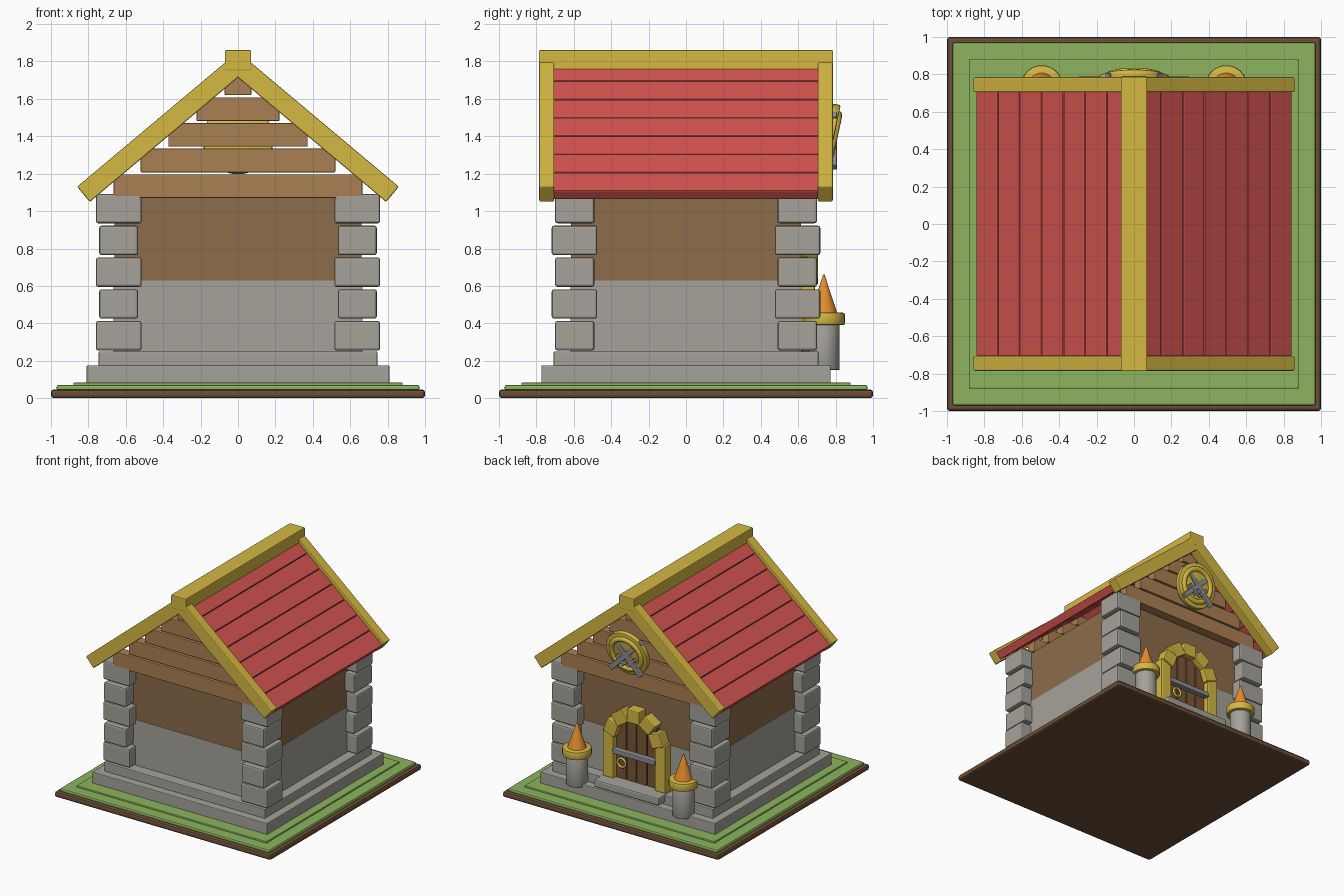
import bpy, bmesh, math
from mathutils import Matrix, Vector

old = bpy.data.objects.get("Cube")
if old:
    bpy.data.objects.remove(old, do_unlink=True)


def material(name, r, g, b):
    def lin(c):
        c /= 255
        return c / 12.92 if c <= 0.04045 else ((c + 0.055) / 1.055) ** 2.4
    m = bpy.data.materials.new(name)
    m.use_nodes = True
    col = (lin(r), lin(g), lin(b), 1)
    m.diffuse_color = col
    bsdf = m.node_tree.nodes["Principled BSDF"]
    bsdf.inputs["Base Color"].default_value = col
    bsdf.inputs["Roughness"].default_value = 0.8
    return m


STONE = material("stone grey", 165, 162, 154)
METAL = material("metal grey", 140, 142, 146)
DIRT = material("dirt brown", 108, 78, 55)
GRASS = material("grass green", 140, 180, 94)
WALL = material("wall brown", 140, 108, 74)
WOOD = material("plank brown", 170, 128, 82)
DOOR = material("door brown", 122, 86, 54)
GOLD = material("trim yellow", 212, 184, 66)
RED = material("roof red", 212, 84, 80)
FLAME = material("flame orange", 228, 142, 45)


def finish(name, bm, mat, matrix=None, smooth=False):
    me = bpy.data.meshes.new(name)
    if matrix:
        bm.transform(matrix)
    bm.to_mesh(me)
    bm.free()
    ob = bpy.data.objects.new(name, me)
    bpy.context.collection.objects.link(ob)
    me.materials.append(mat)
    if smooth:
        bpy.ops.object.select_all(action="DESELECT")
        ob.select_set(True)
        bpy.context.view_layer.objects.active = ob
        bpy.ops.object.shade_smooth_by_angle(angle=math.radians(40))
    return ob


def box(name, x, y, z, mat, bevel=0.006, matrix=None):
    """Bevelled box from (min, max) ranges, optionally placed by a matrix."""
    bm = bmesh.new()
    bmesh.ops.create_cube(bm, size=1)
    for v in bm.verts:
        for i, (lo, hi) in enumerate((x, y, z)):
            v.co[i] = hi if v.co[i] > 0 else lo
    if bevel:
        bmesh.ops.bevel(bm, geom=bm.edges[:], offset=bevel, segments=2,
                        profile=0.5, affect="EDGES")
    return finish(name, bm, mat, matrix)


def slab(name, hx, hy, z0, z1, mat, bevel=0.006):
    return box(name, (-hx, hx), (-hy, hy), (z0, z1), mat, bevel)


def cone(name, r1, r2, z0, z1, mat, matrix, bevel=0.0):
    bm = bmesh.new()
    bmesh.ops.create_cone(bm, cap_ends=True, segments=32, radius1=r1, radius2=r2,
                          depth=z1 - z0, matrix=Matrix.Translation((0, 0, (z0 + z1) / 2)))
    if bevel:
        rims = [e for e in bm.edges if abs(e.verts[0].co.z - e.verts[1].co.z) < 1e-5]
        bmesh.ops.bevel(bm, geom=rims, offset=bevel, segments=2, profile=0.5, affect="EDGES")
    return finish(name, bm, mat, matrix, True)


def torus(name, major, minor, mat, matrix):
    """Ring made by spinning a small circle about z."""
    bm = bmesh.new()
    place = Matrix.Translation((major, 0, 0)) @ Matrix.Rotation(math.pi / 2, 4, "X")
    bmesh.ops.create_circle(bm, segments=10, radius=minor, matrix=place)
    bmesh.ops.spin(bm, geom=bm.verts[:] + bm.edges[:], cent=(0, 0, 0), axis=(0, 0, 1),
                   angle=math.tau, steps=36)
    bmesh.ops.remove_doubles(bm, verts=bm.verts[:], dist=1e-4)
    bmesh.ops.recalc_face_normals(bm, faces=bm.faces[:])
    return finish(name, bm, mat, matrix, True)


# Ground
slab("dirt_base", 1, 1, 0, 0.046, DIRT, 0.015)
slab("grass_lower", 0.97, 0.97, 0.04, 0.07, GRASS, 0.01)
slab("grass_upper", 0.88, 0.88, 0.06, 0.083, GRASS)

# Foundation and walls
slab("foundation_lower", 0.81, 0.773, 0.075, 0.175, STONE)
slab("foundation_upper", 0.745, 0.708, 0.17, 0.25, STONE)
slab("stone_wall", 0.665, 0.618, 0.24, 0.63, STONE, 0)
slab("plaster_wall", 0.66, 0.615, 0.63, 1.075, WALL, 0)

# Corner stones, alternating in size
for sx in (-1, 1):
    for sy in (-1, 1):
        for row in range(5):
            z = 0.255 + 0.17 * row
            xs, ys = ((0.515, 0.76), (0.49, 0.70)) if row % 2 == 0 else ((0.535, 0.742), (0.475, 0.718))
            box("corner_stone", sorted(sx * v for v in xs), sorted(sy * v for v in ys),
                (z, z + 0.157), STONE, 0.012)

# Gable planks
for sy in (-1, 1):
    for row, half in enumerate((0.665, 0.52, 0.372, 0.222, 0.072)):
        z = 1.07 + 0.1375 * row
        top = z + (0.126 if row < 4 else 0.09)
        box("gable_plank", (-half, half), sorted((sy * 0.62, sy * 0.70)), (z, top), WOOD, 0.005)

# Roof: boxes laid along each slope, measured down from the apex
PITCH = math.radians(40)
APEX = 1.852
LENGTH = 1.123


def slope_box(name, side, s, depth, y, mat):
    m = Matrix.Translation((0, 0, APEX)) @ Matrix.Rotation(side * PITCH, 4, "Y")
    x = sorted(side * v for v in s)
    return box(name, x, y, (-depth[1], -depth[0]), mat, 0.007, m)


for side in (-1, 1):
    for y in ((-0.785, -0.705), (0.705, 0.785)):
        slope_box("rafter", side, (0, LENGTH), (0, 0.106), y, GOLD)
    for i in range(7):
        end = LENGTH - 0.152 * i
        slope_box("roof_plank", side, (end - 0.149, end), (0.025, 0.09), (-0.708, 0.708), RED)
box("ridge_beam", (-0.07, 0.07), (-0.787, 0.787), (1.75, 1.86), GOLD)

# Doorway: step, planks, posts and arch stones
box("door_step", (-0.3, 0.3), (0.62, 0.79), (0.19, 0.255), STONE, 0.012)
for i in range(4):
    x = -0.19 + 0.095 * i
    mid = abs(x + 0.0475)
    box("door_plank", (x + 0.003, x + 0.092), (0.6, 0.655),
        (0.25, 0.6 + math.sqrt(0.21 ** 2 - mid ** 2)), DOOR, 0.006)
for sx in (-1, 1):
    box("door_post", sorted((sx * 0.19, sx * 0.29)), (0.6, 0.69), (0.25, 0.65), GOLD, 0.008)
for deg in (20, 55, 90, 125, 160):
    m = Matrix.Translation((0, 0, 0.6)) @ Matrix.Rotation(-math.radians(deg), 4, "Y")
    box("arch_stone", (0.165, 0.275), (0.6, 0.705), (-0.058, 0.058), GOLD, 0.008, m)
box("door_bar", (-0.2, 0.2), (0.65, 0.7), (0.465, 0.505), METAL, 0.006)
facing = Matrix.Rotation(-math.pi / 2, 4, "X")
torus("door_ring", 0.036, 0.01, GOLD, Matrix.Translation((0.12, 0.68, 0.4)) @ facing)

# Lamp pillars beside the door
for sx in (-1, 1):
    at = Matrix.Translation((sx * 0.493, 0.737, 0))
    cone("lamp_pillar", 0.085, 0.085, 0.15, 0.4, STONE, at, 0.006)
    cone("lamp_collar", 0.112, 0.112, 0.39, 0.457, GOLD, at, 0.01)
    cone("lamp_flame", 0.073, 0.004, 0.45, 0.66, FLAME, at)

# Round shield leaning out from the gable, with crossed bars
lean = Matrix.Translation((0, 0.768, 1.385)) @ Matrix.Rotation(-math.radians(90 + 12), 4, "X")
cone("shield_disc", 0.19, 0.19, -0.02, 0.02, GOLD, lean, 0.008)
torus("shield_rim", 0.135, 0.022, GOLD, lean @ Matrix.Translation((0, 0, 0.018)))
for sign in (-1, 1):
    m = Matrix.Translation((0, 0.79, 1.375)) @ Matrix.Rotation(sign * math.radians(45), 4, "Y")
    box("crossed_bar", (-0.2, 0.2), (-0.014, 0.016), (-0.02, 0.02), METAL, 0.004, m)
    box("bar_guard", (0.06, 0.085), (-0.014, 0.018), (-0.05, 0.05), METAL, 0.004,
        m if sign > 0 else m @ Matrix.Rotation(math.pi, 4, "Y"))
